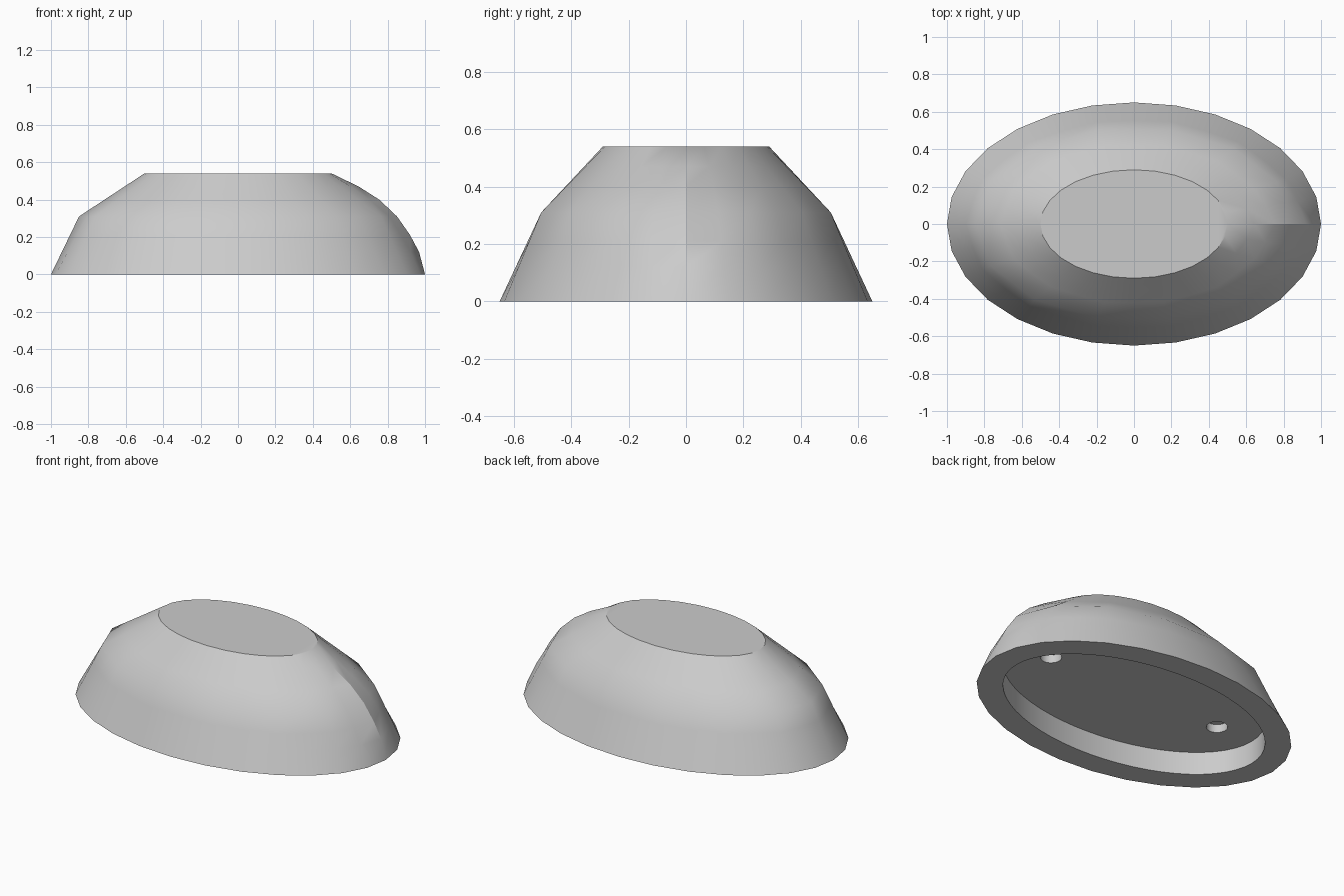
import bpy, bmesh
from math import cos, sin, pi, radians

cube = bpy.data.objects.get("Cube")
if cube:
    bpy.data.objects.remove(cube)

SIDES = 28
BASE, MID, TOP = (1.0, 0.65, 0.0), (0.85, 0.518, 0.31), (0.5, 0.29, 0.54)
# Rounded end profile: height and reach along +x
END = [(0, 1), (0.12, 0.968), (0.21, 0.92), (0.31, 0.85), (0.40, 0.755), (0.47, 0.645), (0.54, 0.5)]

grey = bpy.data.materials.new("light grey")
grey.use_nodes = True
colour = (0.6, 0.6, 0.6, 1)
grey.diffuse_color = colour
grey.node_tree.nodes["Principled BSDF"].inputs["Base Color"].default_value = colour


def on_ring(ring, k):
    a = 2 * pi * k / SIDES
    return ring[0] * cos(a), ring[1] * sin(a)


def mix(p, q, t):
    return tuple(a + (b - a) * t for a, b in zip(p, q))


def shoulder(k):
    # The shoulder has half as many corners as the base
    if k % 2:
        return mix(on_ring(MID, k - 1), on_ring(MID, k + 1), 0.5)
    return on_ring(MID, k)


def wall_point(k, z, reach):
    if z <= MID[2]:
        x, y = mix(on_ring(BASE, k), shoulder(k), z / MID[2])
    else:
        x, y = mix(shoulder(k), on_ring(TOP, k), (z - MID[2]) / (TOP[2] - MID[2]))
    # The +x end swells to the rounded profile and fades out two columns away
    weight = max(0, 1 - min(k, SIDES - k) / 2)
    straight = wall_reach(z)
    swell = 1 + weight * (reach / straight - 1)
    return x * swell, y * swell, z


def wall_reach(z):
    if z <= MID[2]:
        return BASE[0] + (MID[0] - BASE[0]) * z / MID[2]
    return MID[0] + (TOP[0] - MID[0]) * (z - MID[2]) / (TOP[2] - MID[2])


# Body: lofted rings with flat top and bottom
bm = bmesh.new()
rings = [[bm.verts.new(wall_point(k, z, r)) for k in range(SIDES)] for z, r in END]
for low, high in zip(rings, rings[1:]):
    for k in range(SIDES):
        n = (k + 1) % SIDES
        bm.faces.new((low[k], low[n], high[n], high[k]))
bm.faces.new(rings[0][::-1])
bm.faces.new(rings[-1])
mesh = bpy.data.meshes.new("handle_body")
bm.to_mesh(mesh)
bm.free()
mesh.materials.append(grey)
body = bpy.data.objects.new("handle_body", mesh)
bpy.context.collection.objects.link(body)


def cut(name, x, rx, ry, low, high, sides):
    # Subtract an upright elliptical plug from the body
    bpy.ops.mesh.primitive_cylinder_add(vertices=sides, radius=1, depth=high - low,
                                        location=(x, 0, (low + high) / 2))
    plug = bpy.context.object
    plug.name = name
    plug.scale = (rx, ry, 1)
    plug.data.materials.append(grey)
    plug.hide_render = True
    bpy.context.view_layer.update()
    mod = body.modifiers.new(name, 'BOOLEAN')
    mod.operation, mod.solver, mod.object = 'DIFFERENCE', 'EXACT', plug
    bpy.ops.object.select_all(action='DESELECT')
    body.select_set(True)
    bpy.context.view_layer.objects.active = body
    bpy.ops.object.modifier_apply(modifier=mod.name)
    bpy.data.objects.remove(plug)


# Underside recess and its two screw holes
cut("underside_recess", 0, 0.85, 0.5, -0.1, 0.14, 56)
for x in (-0.6, 0.6):
    cut("screw_hole", x, 0.06, 0.06, 0.1, 0.19, 24)

bpy.ops.object.shade_smooth_by_angle(angle=radians(30))
